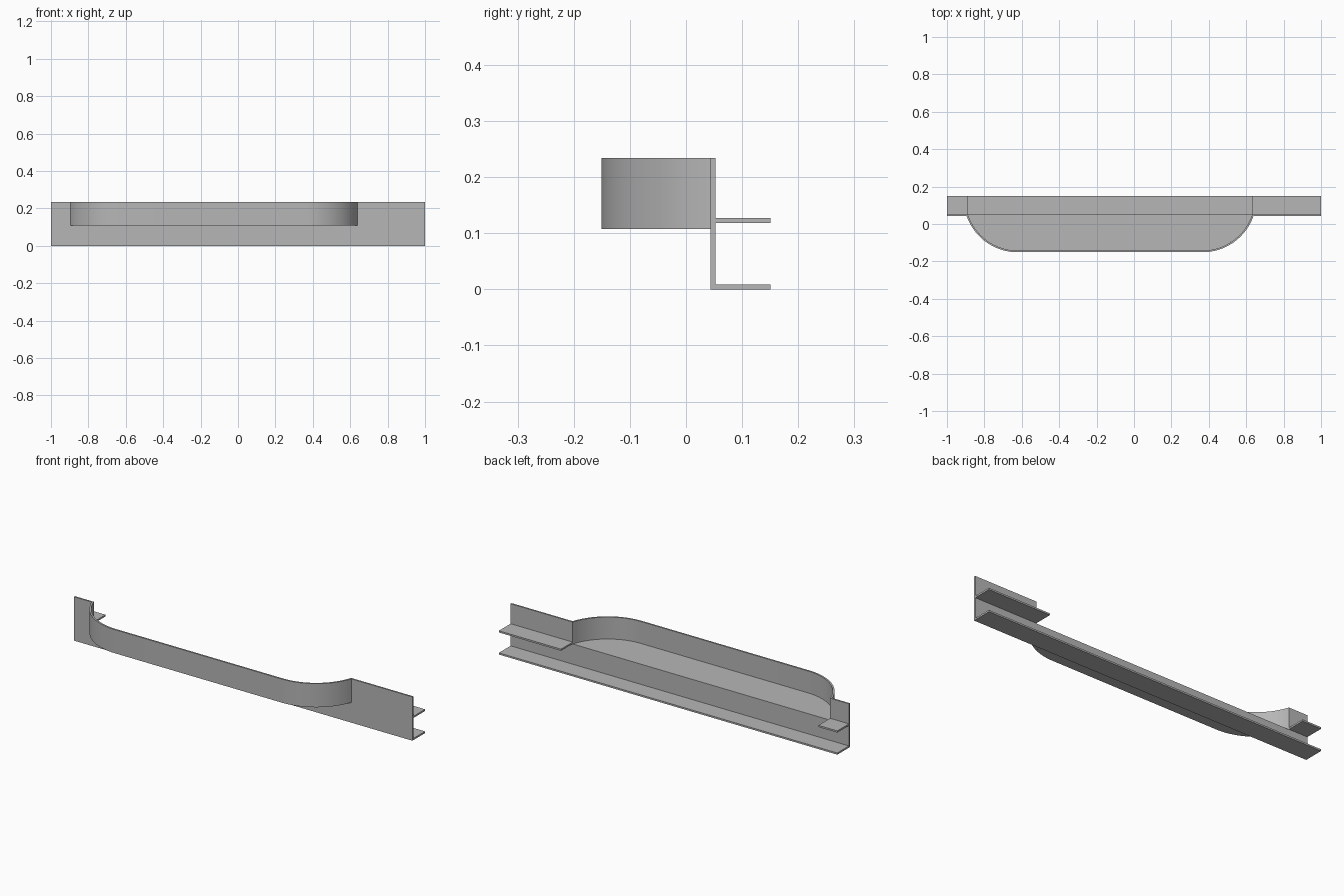
import bpy
import bmesh
import math

cube = bpy.data.objects.get("Cube")
if cube:
    bpy.data.objects.remove(cube, do_unlink=True)

# Main dimensions
FRONT, PLATE_Y, PLATE_BACK, BACK = -0.151, 0.044, 0.0525, 0.151
TOP, THICK = 0.234, 0.009
FLOOR_Z = 0.108
CX = -0.128            # middle of the bulge
HALF_FLAT = 0.494      # half of its straight run
RADIUS = 0.289         # outer corner radius
CY = FRONT + RADIUS

grey = bpy.data.materials.new("plain grey")
grey.use_nodes = True
colour = (0.47, 0.47, 0.47, 1)
grey.diffuse_color = colour
grey.node_tree.nodes["Principled BSDF"].inputs["Base Color"].default_value = colour


def extrude(name, outline, offset, smooth=False):
    """Extrude a closed 3D outline along an offset vector."""
    bm = bmesh.new()
    face = bm.faces.new([bm.verts.new(p) for p in outline])
    new = bmesh.ops.extrude_face_region(bm, geom=[face], use_keep_orig=True)
    verts = [g for g in new["geom"] if isinstance(g, bmesh.types.BMVert)]
    bmesh.ops.translate(bm, verts=verts, vec=offset)
    bmesh.ops.recalc_face_normals(bm, faces=bm.faces)
    mesh = bpy.data.meshes.new(name)
    bm.to_mesh(mesh)
    bm.free()
    mesh.materials.append(grey)
    obj = bpy.data.objects.new(name, mesh)
    bpy.context.collection.objects.link(obj)
    if smooth:
        bpy.ops.object.select_all(action='DESELECT')
        obj.select_set(True)
        bpy.context.view_layer.objects.active = obj
        bpy.ops.object.shade_smooth_by_angle(angle=math.radians(30))
    return obj


def bulge_path(radius, end_y, steps=20):
    """Plan curve: arc, straight front, arc, ending on both sides at end_y."""
    sweep = math.acos((CY - end_y) / radius)
    arc = [(HALF_FLAT + radius * math.sin(a), CY - radius * math.cos(a))
           for a in (sweep * i / steps for i in range(steps + 1))]
    return [(CX - x, y) for x, y in reversed(arc)] + [(CX + x, y) for x, y in arc]


def shelf(name, x0, x1, z):
    outline = [(x0, PLATE_BACK, z), (x1, PLATE_BACK, z), (x1, BACK, z), (x0, BACK, z)]
    return extrude(name, outline, (0, 0, THICK))


# Curved bulge wall and its floor
outer = bulge_path(RADIUS, PLATE_Y)
inner = bulge_path(RADIUS - THICK, PLATE_BACK)
extrude("bulge_wall", [(x, y, FLOOR_Z) for x, y in outer + inner[::-1]],
        (0, 0, TOP - FLOOR_Z), smooth=True)
extrude("bulge_floor", [(x, y, FLOOR_Z) for x, y in bulge_path(RADIUS - THICK, PLATE_Y)],
        (0, 0, THICK), smooth=True)

# Upright plate with the bulge opening cut out of its top
left, right = inner[0][0], inner[-1][0]
sill = FLOOR_Z + THICK
profile = [(-1, 0), (1, 0), (1, TOP), (right, TOP), (right, sill),
           (left, sill), (left, TOP), (-1, TOP)]
extrude("upright_plate", [(x, PLATE_Y, z) for x, z in profile],
        (0, PLATE_BACK - PLATE_Y, 0))

# Rear flanges
shelf("bottom_flange", -1, 1, 0)
shelf("right_middle_flange", -1, left, 0.118)
shelf("left_middle_flange", right, 1, 0.118)
